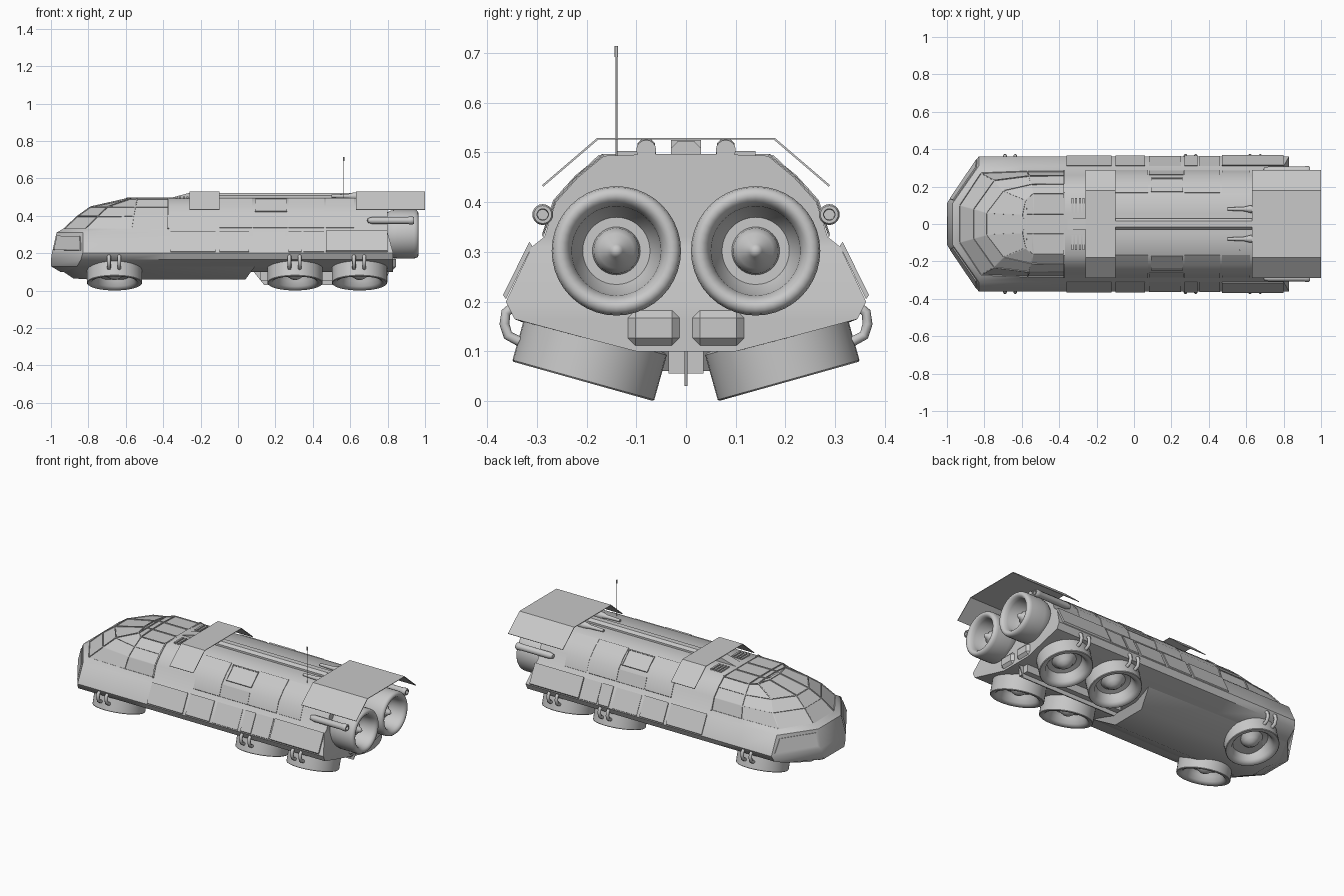
import bpy, bmesh, math
from mathutils import Vector, Matrix

cube = bpy.data.objects.get("Cube")
if cube:
    bpy.data.objects.remove(cube, do_unlink=True)

GREY = bpy.data.materials.new("hull grey")
GREY.use_nodes = True
GREY.diffuse_color = (0.58, 0.58, 0.58, 1)
GREY.node_tree.nodes["Principled BSDF"].inputs["Base Color"].default_value = GREY.diffuse_color


def finish(name, bm, angle=30):
    bmesh.ops.recalc_face_normals(bm, faces=bm.faces)
    me = bpy.data.meshes.new(name)
    bm.to_mesh(me)
    bm.free()
    me.materials.append(GREY)
    ob = bpy.data.objects.new(name, me)
    bpy.context.collection.objects.link(ob)
    bpy.ops.object.select_all(action='DESELECT')
    ob.select_set(True)
    bpy.context.view_layer.objects.active = ob
    bpy.ops.object.shade_smooth_by_angle(angle=math.radians(angle))
    return ob


def box(name, x0, x1, y0, y1, z0, z1, bevel=0.0):
    bm = bmesh.new()
    bmesh.ops.create_cube(bm, size=1)
    for v in bm.verts:
        v.co = ((x0 + x1) / 2 + v.co.x * (x1 - x0), (y0 + y1) / 2 + v.co.y * (y1 - y0),
                (z0 + z1) / 2 + v.co.z * (z1 - z0))
    if bevel:
        bmesh.ops.bevel(bm, geom=bm.edges[:], offset=bevel, segments=1, affect='EDGES')
    return finish(name, bm)


def prism(name, pts, axis, a0, a1):
    """Extrude a closed outline along x (points are y,z) or y (points are x,z)."""
    bm = bmesh.new()
    place = (lambda p, a: (a, p[0], p[1])) if axis == 'x' else (lambda p, a: (p[0], a, p[1]))
    f = bm.faces.new([bm.verts.new(place(p, a0)) for p in pts])
    ext = bmesh.ops.extrude_face_region(bm, geom=[f])["geom"]
    shift = Vector(place((0, 0), a1 - a0))
    bmesh.ops.translate(bm, vec=shift, verts=[g for g in ext if isinstance(g, bmesh.types.BMVert)])
    return finish(name, bm)


def plate(name, line, x0, x1, t):
    """Sheet following a y,z line, thickened outward (up and away from the middle)."""
    outer = [(y + t * 0.6 * ((y > 0.01) - (y < -0.01)), z + t * 0.8) for y, z in line]
    return prism(name, line + outer[::-1], 'x', x0, x1)


def tube(name, pts, r):
    cu = bpy.data.curves.new(name, 'CURVE')
    cu.dimensions = '3D'
    cu.bevel_depth, cu.bevel_resolution, cu.use_fill_caps = r, 2, True
    sp = cu.splines.new('POLY')
    sp.points.add(len(pts) - 1)
    for p, co in zip(sp.points, pts):
        p.co = (*co, 1)
    sp.use_smooth = True
    cu.materials.append(GREY)
    ob = bpy.data.objects.new(name, cu)
    bpy.context.collection.objects.link(ob)
    return ob


def lathe(name, profile, base, axis, radius, length, steps=40):
    """Revolve (radius, height) points around an axis starting at base."""
    bm = bmesh.new()
    vs = [bm.verts.new((r * radius, 0, h * length)) for r, h in profile]
    es = [bm.edges.new(p) for p in zip(vs, vs[1:])]
    bmesh.ops.spin(bm, geom=vs + es, cent=(0, 0, 0), axis=(0, 0, 1), angle=math.tau, steps=steps)
    bmesh.ops.remove_doubles(bm, verts=bm.verts, dist=1e-5)
    rot = Vector((0, 0, 1)).rotation_difference(Vector(axis)).to_matrix().to_4x4()
    bm.transform(Matrix.Translation(base) @ rot)
    return finish(name, bm, angle=40)


def inset(bm, faces, border, depth):
    """Border each face, then push its middle in or out with steep walls."""
    bmesh.ops.inset_individual(bm, faces=faces, thickness=border, depth=0)
    bmesh.ops.inset_individual(bm, faces=faces, thickness=0.0005, depth=depth)


# Hull: stacked plan outlines: z, nose, chamfer, cabin side, cabin rear, tail (x, y each)
LEVELS = [
    (0.10, (-0.95, 0.07), (-0.84, 0.10), (-0.60, 0.10), (-0.37, 0.10), (0.83, 0.10)),
    (0.13, (-1.00, 0.10), (-0.86, 0.26), (-0.60, 0.26), (-0.37, 0.24), (0.83, 0.215)),
    (0.165, (-1.00, 0.11), (-0.84, 0.345), (-0.60, 0.345), (-0.37, 0.345), (0.83, 0.345)),
    (0.20, (-0.995, 0.12), (-0.83, 0.362), (-0.60, 0.362), (-0.37, 0.362), (0.83, 0.362)),
    (0.31, (-0.97, 0.11), (-0.83, 0.31), (-0.60, 0.31), (-0.37, 0.31), (0.80, 0.31)),
    (0.33, (-0.935, 0.10), (-0.82, 0.275), (-0.57, 0.285), (-0.37, 0.285), (0.80, 0.285)),
    (0.40, (-0.86, 0.08), (-0.75, 0.235), (-0.56, 0.26), (-0.37, 0.262), (0.80, 0.262)),
    (0.45, (-0.79, 0.06), (-0.70, 0.18), (-0.55, 0.215), (-0.37, 0.217), (0.80, 0.217)),
    (0.493, (-0.60, 0.05), (-0.58, 0.13), (-0.54, 0.165), (-0.37, 0.165), (0.80, 0.165)),
    (0.497, (-0.595, 0.03), (-0.575, 0.055), (-0.54, 0.055), (-0.37, 0.055), (0.80, 0.055)),
]
bm = bmesh.new()
rings = []
for z, *half in LEVELS:
    pts = [(x, y) for x, y in half[::-1]] + [(x, -y) for x, y in half]
    rings.append([bm.verts.new((x, y, z)) for x, y in pts])
for a, b in zip(rings, rings[1:]):
    for i in range(10):
        j = (i + 1) % 10
        bm.faces.new((a[i], a[j], b[j], b[i]))
for ring in (rings[0], rings[-1]):
    for i in range(4):
        bm.faces.new((ring[i], ring[i + 1], ring[8 - i], ring[9 - i]))
bmesh.ops.recalc_face_normals(bm, faces=bm.faces)
# Recessed cabin panes between raised frames, and corner lamps on the nose
mid = {f: f.calc_center_median() for f in bm.faces}
panes = [f for f in bm.faces if mid[f].x < -0.38
         and min(v.co.z for v in f.verts) > 0.32 and f.calc_area() > 0.001]
lamps = [f for f in bm.faces if mid[f].x < -0.85 and 0.22 < mid[f].z < 0.28 and abs(mid[f].y) > 0.1]
inset(bm, panes, 0.004, -0.005)
inset(bm, lamps, 0.025, 0.006)
finish("hull", bm, 42)

# Belly and keel
bm = bmesh.new()
for x, y, z in ((-0.97, 0.07, 0.125), (-0.86, 0.25, 0.128), (0.09, 0.23, 0.128),
                (-0.88, 0.06, 0.065), (-0.8, 0.11, 0.06), (0.04, 0.11, 0.06)):
    for s in (1, -1):
        bm.verts.new((x, s * y, z))
bmesh.ops.convex_hull(bm, input=bm.verts)
finish("belly", bm, 42)
prism("keel_fin", [(0.08, 0.105), (0.14, 0.03), (0.78, 0.03), (0.81, 0.105)], 'y', -0.003, 0.003)
box("keel_beam", 0.12, 0.78, -0.035, 0.035, 0.055, 0.11)

# Lift pods under the hull and thrusters at the tail: ring lip, bowl and cone hub
POD = [(0, 0), (0.95, 0), (1, 0.04), (1, 0.97), (0.98, 1), (0.9, 1), (0.83, 0.96), (0.76, 0.86),
       (0.7, 0.6), (0.64, 0.4), (0.45, 0.35), (0.36, 0.45), (0.28, 0.62), (0.14, 0.76), (0, 0.82)]
ENGINE = [(0, 0), (0.85, 0), (0.97, 0.15), (1, 0.35), (1, 0.86), (0.98, 0.94), (0.93, 0.985), (0.86, 1),
          (0.79, 0.98), (0.73, 0.92), (0.69, 0.82), (0.66, 0.55), (0.52, 0.35), (0.37, 0.35), (0.35, 0.5),
          (0.27, 0.62), (0.16, 0.68), (0.1, 0.78), (0, 0.85)]
for side, s in (("left", 1), ("right", -1)):
    for k, x in (("front", -0.66), ("middle", 0.305), ("rear", 0.65)):
        lathe(f"{k}_{side}_lift_pod", POD, (x, s * 0.18, 0.136), (0, s * 0.27, -0.963), 0.148, 0.1)
        for dx in (-0.03, 0.025):
            loop = [(0.33, 0.186), (0.352, 0.186), (0.362, 0.178), (0.365, 0.155), (0.358, 0.132), (0.335, 0.12)]
            tube(f"{k}_{side}_pod_hose", [(x + dx, s * y, z) for y, z in loop], 0.01)
    lathe(f"{side}_thruster", ENGINE, (0.79, s * 0.14, 0.302), (1, 0, 0), 0.13, 0.175)

    # Tail vents
    box(f"{side}_tail_vent", 0.81, 0.845, s * 0.065 - 0.052, s * 0.065 + 0.052, 0.112, 0.182, bevel=0.015)

    # Side exhaust pipes
    lathe(f"{side}_side_pipe", [(0, 0), (0.6, 0.02), (0.9, 0.12), (0.9, 0.88), (1, 0.9), (1, 0.98),
                                (0.85, 1), (0.55, 1), (0.5, 0.9), (0, 0.9)],
          (0.69, s * 0.288, 0.375), (1, 0, 0), 0.021, 0.25, 20)
    box(f"{side}_pipe_mount", 0.72, 0.78, s * 0.26 - 0.03, s * 0.26 + 0.03, 0.365, 0.385)

    # Armour plates in two rows along the side
    low = [(s * 0.362, 0.205), (s * 0.309, 0.312)]
    for x0, x1, t in ((-0.36, -0.12, 0.006), (-0.1, 0.06, 0.006), (0.08, 0.25, 0.003),
                      (0.27, 0.34, 0.006), (0.35, 0.46, 0.004), (0.47, 0.8, 0.01)):
        plate(f"{side}_lower_plate", low, x0, x1, t)
    high = [(s * 0.285, 0.335), (s * 0.262, 0.4), (s * 0.217, 0.45), (s * 0.165, 0.493)]
    for x0, x1, t in ((-0.1, 0.075, 0.004), (0.27, 0.46, 0.004), (0.47, 0.62, 0.002)):
        plate(f"{side}_upper_plate", high, x0, x1, t)
    plate(f"{side}_mid_plate", high[:2], 0.08, 0.265, 0.003)

    # Roof hatches with a raised rim
    plate(f"{side}_hatch", [(s * 0.243, 0.42), (s * 0.17, 0.489)], 0.095, 0.257, 0.004)
    for x in (0.09, 0.257):
        plate(f"{side}_hatch_rim_end", [(s * 0.243, 0.42), (s * 0.17, 0.489)], x, x + 0.005, 0.008)
    for y, z in ((0.243, 0.42), (0.174, 0.485)):
        plate(f"{side}_hatch_rim_edge", [(s * y, z), (s * (y - 0.004), z + 0.004)], 0.09, 0.262, 0.008)

    # Roof vents behind the cabin and tapered roof pipes
    for i in range(4):
        x = -0.335 + i * 0.02
        box(f"{side}_roof_louvre", x, x + 0.011, s * 0.1 - 0.04, s * 0.1 + 0.04, 0.488, 0.503)
    lathe(f"{side}_roof_pipe", [(0, 0), (0.4, 0), (0.6, 0.3), (1, 0.4), (1, 1), (0, 1)],
          (0.5, s * 0.08, 0.505), (1, 0, 0), 0.02, 0.3, 16)

# Cabin rear rim
rim = [(0.287, 0.33), (0.264, 0.4), (0.219, 0.45), (0.166, 0.493)]
plate("cabin_rear_rim", rim + [(-y, z) for y, z in rim[::-1]], -0.376, -0.368, 0.005)

# Roof spine, front fairing, band and rear canopy
prism("roof_spine", [(-0.03, 0.49), (-0.03, 0.508), (-0.016, 0.523), (0.016, 0.523), (0.03, 0.508), (0.03, 0.49)],
      'x', -0.12, 0.66)
prism("roof_fairing", [(-0.37, 0.493), (-0.25, 0.525), (-0.12, 0.525), (-0.12, 0.493)], 'y', -0.03, 0.03)
wing = [(0.287, 0.431), (0.176, 0.526)]
wing += [(-y, z) for y, z in wing[::-1]]
plate("roof_band", wing, -0.26, -0.1, 0.004)
plate("rear_canopy", wing, 0.63, 1.0, 0.004)
for s in (1, -1):
    box("canopy_support", 0.66, 0.8, s * 0.08 - 0.018, s * 0.08 + 0.018, 0.49, 0.526, bevel=0.008)

# Antenna
tube("antenna", [(0.565, -0.14, 0.49), (0.565, -0.14, 0.7)], 0.002)
tube("antenna_tip", [(0.565, -0.14, 0.692), (0.565, -0.14, 0.714)], 0.0035)
